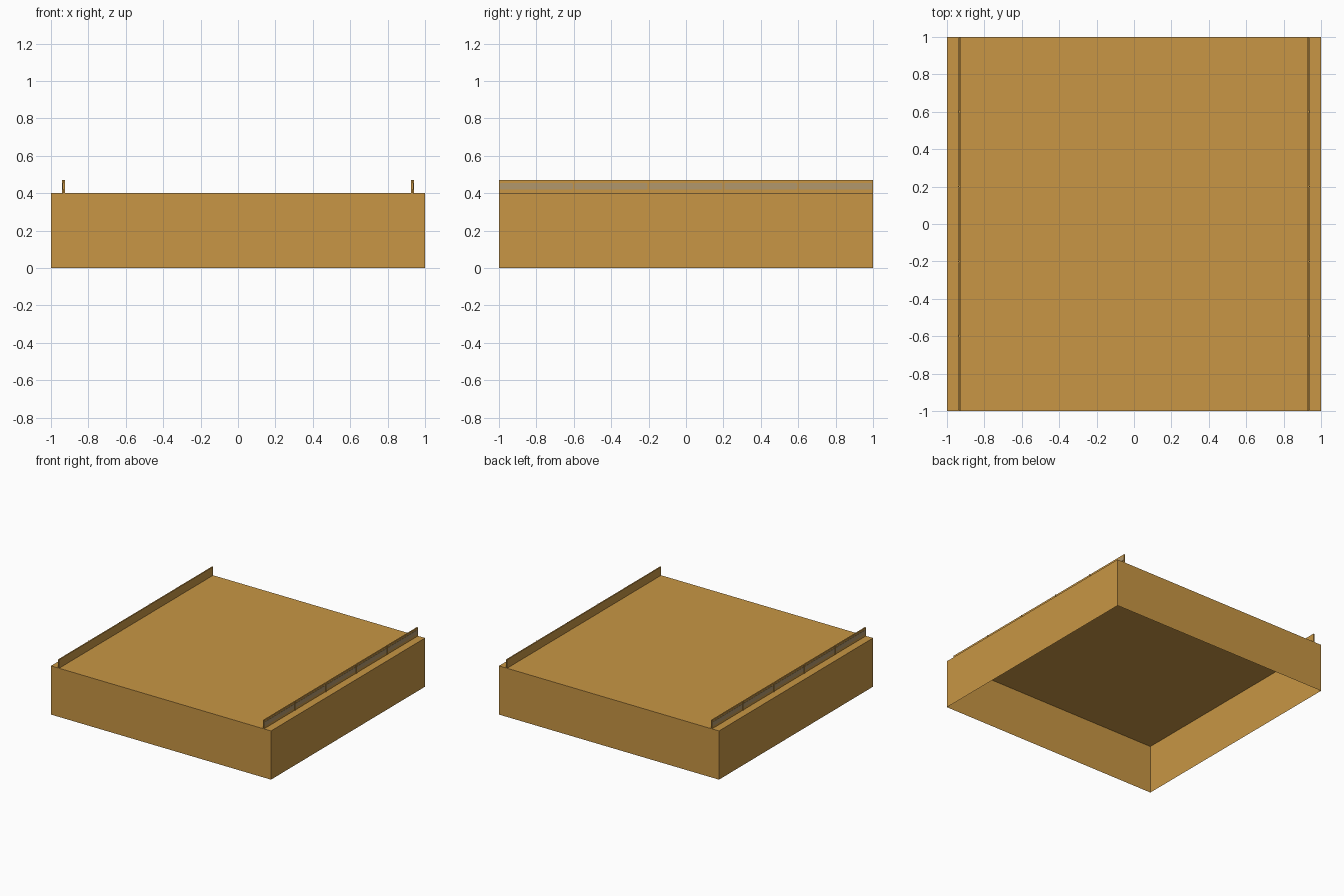
import bpy, bmesh, math
from mathutils import Matrix

cube = bpy.data.objects.get("Cube")
if cube:
    bpy.data.objects.remove(cube, do_unlink=True)


def make_material(name, color):
    mat = bpy.data.materials.new(name)
    mat.use_nodes = True
    mat.diffuse_color = color
    mat.node_tree.nodes["Principled BSDF"].inputs["Base Color"].default_value = color
    return mat


ochre = make_material("ochre", (0.578, 0.305, 0.058, 1))
dull_tan = make_material("dull tan", (0.44, 0.31, 0.15, 1))


def finish(name, bm, mat):
    mesh = bpy.data.meshes.new(name)
    bm.to_mesh(mesh)
    bm.free()
    mesh.materials.append(mat)
    obj = bpy.data.objects.new(name, mesh)
    bpy.context.collection.objects.link(obj)
    return obj


def box(name, low, high, mat, open_bottom=False):
    bm = bmesh.new()
    size = [b - a for a, b in zip(low, high)]
    mid = [(a + b) / 2 for a, b in zip(low, high)]
    bmesh.ops.create_cube(bm, size=1, matrix=Matrix.Translation(mid) @ Matrix.Diagonal((*size, 1)))
    if open_bottom:
        bm.normal_update()
        down = [f for f in bm.faces if f.normal.z < -0.9]
        bmesh.ops.delete(bm, geom=down, context='FACES_ONLY')
    return finish(name, bm, mat)


def rounded_panel(name, side, y, half, z, mat):
    # Thin plate with clipped, rounded corners on the outer rail face
    bm = bmesh.new()
    r, height = 0.008, 0.018
    outline = []
    for quarter, (sy, sz) in enumerate([(1, 1), (-1, 1), (-1, -1), (1, -1)]):
        for step in range(4):
            a = math.pi / 2 * (quarter + step / 3)
            outline.append(bm.verts.new((side * 0.936,
                                         y + sy * (half - r) + r * math.cos(a),
                                         z + sz * (height - r) + r * math.sin(a))))
    face = bm.faces.new(outline)
    result = bmesh.ops.extrude_face_region(bm, geom=[face])
    for v in result["geom"]:
        if isinstance(v, bmesh.types.BMVert):
            v.co.x += side * 0.002
    bmesh.ops.recalc_face_normals(bm, faces=bm.faces)
    return finish(name, bm, mat)


# Hollow base, open underneath
box("base_shell", (-1, -1, 0), (1, 1, 0.4), ochre, open_bottom=True)

# Low rails along both sides, with five panels and narrow dividers
for side, label in ((1, "left"), (-1, "right")):
    inner, outer = sorted((side * 0.926, side * 0.936))
    box(label + "_rail", (inner, -1, 0.4), (outer, 1, 0.47), ochre)
    for i in range(5):
        rounded_panel(f"{label}_rail_panel_{i + 1}", side, -0.8 + 0.4 * i, 0.195, 0.437, dull_tan)
    for i in range(4):
        y = -0.6 + 0.4 * i
        a, b = sorted((side * 0.936, side * 0.941))
        box(f"{label}_rail_divider_{i + 1}", (a, y - 0.003, 0.4), (b, y + 0.003, 0.47), ochre)
